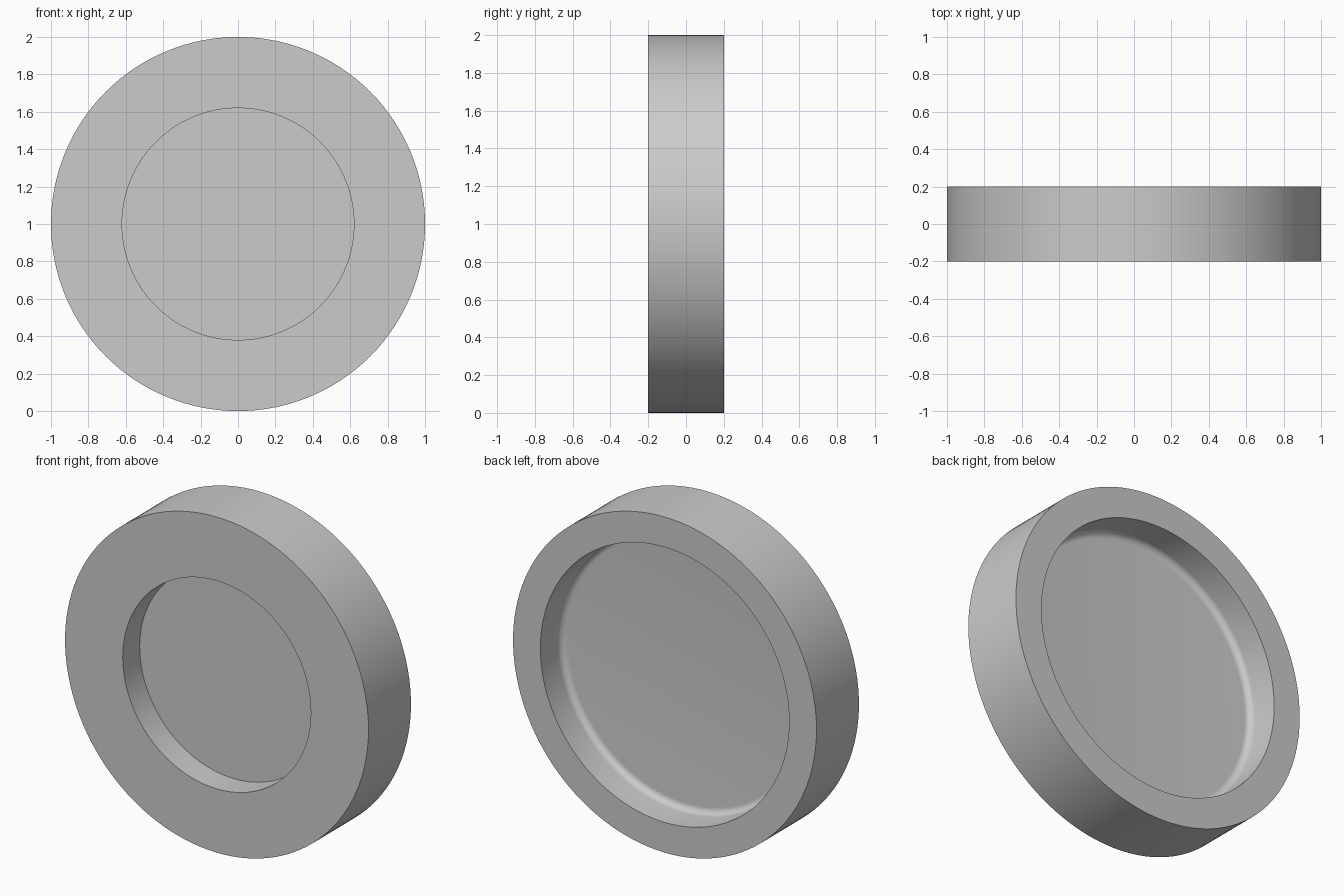
import bpy
import bmesh
import math
from mathutils import Matrix, Vector

cube = bpy.data.objects.get("Cube")
if cube:
    bpy.data.objects.remove(cube, do_unlink=True)

SEGMENTS = 128
OUTER, FRONT_HOLE, BACK_HOLE = 1.0, 0.62, 0.82
HALF = 0.2
FRONT_FLOOR, BACK_FLOOR = -0.04, 0.0
FILLET = 0.04

grey = bpy.data.materials.new("plain_grey")
grey.use_nodes = True
colour = (0.6, 0.6, 0.6, 1)
grey.diffuse_color = colour
grey.node_tree.nodes["Principled BSDF"].inputs["Base Color"].default_value = colour

# Half section as (radius, depth), from the front floor round to the back floor
profile = [(0, FRONT_FLOOR), (FRONT_HOLE, FRONT_FLOOR), (FRONT_HOLE, -HALF),
           (OUTER, -HALF), (OUTER, HALF), (BACK_HOLE, HALF)]
# Rounded inner corner of the back recess
for i in range(9):
    a = math.pi / 2 * i / 8
    profile.append((BACK_HOLE - FILLET * (1 - math.cos(a)),
                    BACK_FLOOR + FILLET * (1 - math.sin(a))))
profile.append((0, BACK_FLOOR))

# Spin the section around the front-to-back axis
bm = bmesh.new()
verts = [bm.verts.new((r, y, 0)) for r, y in profile]
edges = [bm.edges.new(pair) for pair in zip(verts, verts[1:])]
bmesh.ops.spin(bm, geom=verts + edges, cent=(0, 0, 0), axis=(0, 1, 0),
               angle=math.tau, steps=SEGMENTS)
bmesh.ops.remove_doubles(bm, verts=bm.verts, dist=0.0005)
bmesh.ops.recalc_face_normals(bm, faces=bm.faces)
bmesh.ops.translate(bm, verts=bm.verts, vec=(0, 0, OUTER))

mesh = bpy.data.meshes.new("recessed_disc")
bm.to_mesh(mesh)
bm.free()
mesh.materials.append(grey)
disc = bpy.data.objects.new("recessed_disc", mesh)
bpy.context.collection.objects.link(disc)

# Smooth round walls with crisp rims
bpy.ops.object.select_all(action="DESELECT")
disc.select_set(True)
bpy.context.view_layer.objects.active = disc
bpy.ops.object.shade_smooth_by_angle(angle=math.radians(30))
